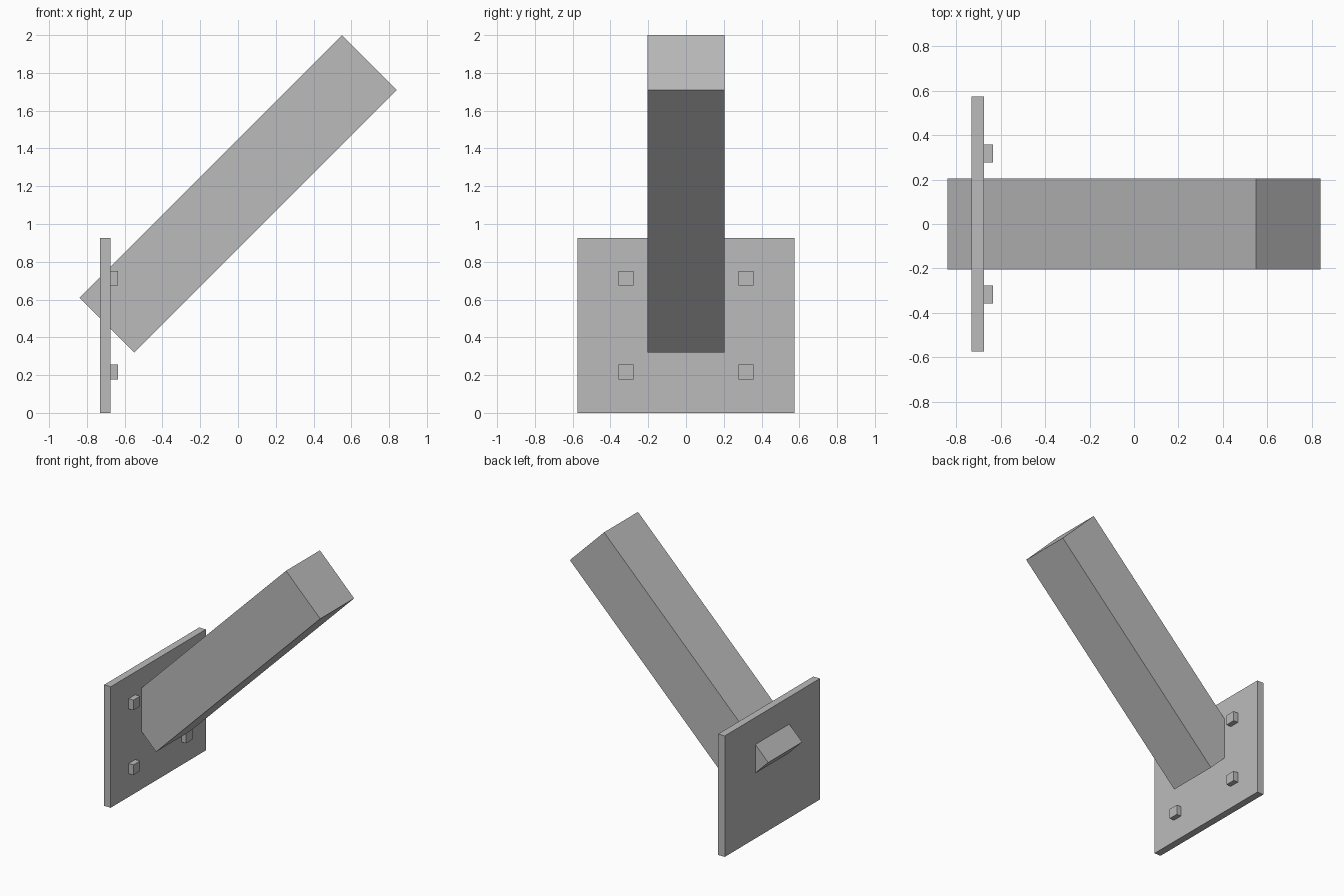
import bpy
import math

if "Cube" in bpy.data.objects:
    bpy.data.objects.remove(bpy.data.objects["Cube"])

# One plain grey for every part
grey = bpy.data.materials.new("plain grey")
grey.diffuse_color = (0.5, 0.5, 0.5, 1)
grey.use_nodes = True
grey.node_tree.nodes["Principled BSDF"].inputs["Base Color"].default_value = grey.diffuse_color


def box(name, centre, size, tilt=0.0):
    """Flat-sided block, tilted about the y axis."""
    bpy.ops.mesh.primitive_cube_add(size=1, location=centre, rotation=(0, tilt, 0))
    ob = bpy.context.object
    ob.name = name
    ob.scale = size
    ob.data.materials.append(grey)
    return ob


# Upright mounting plate
box("mounting_plate", (-0.703, 0, 0.463), (0.056, 1.15, 0.926))

# Square beam rising at 45 degrees, its lower corner poking through the plate
box("slanted_beam", (0, 0, 1.16), (1.966, 0.41, 0.41), -math.pi / 4)

# Four square bolt heads on the beam side of the plate
for y in (-0.318, 0.318):
    for z in (0.217, 0.713):
        box("bolt_head", (-0.655, y, z), (0.04, 0.08, 0.078))
